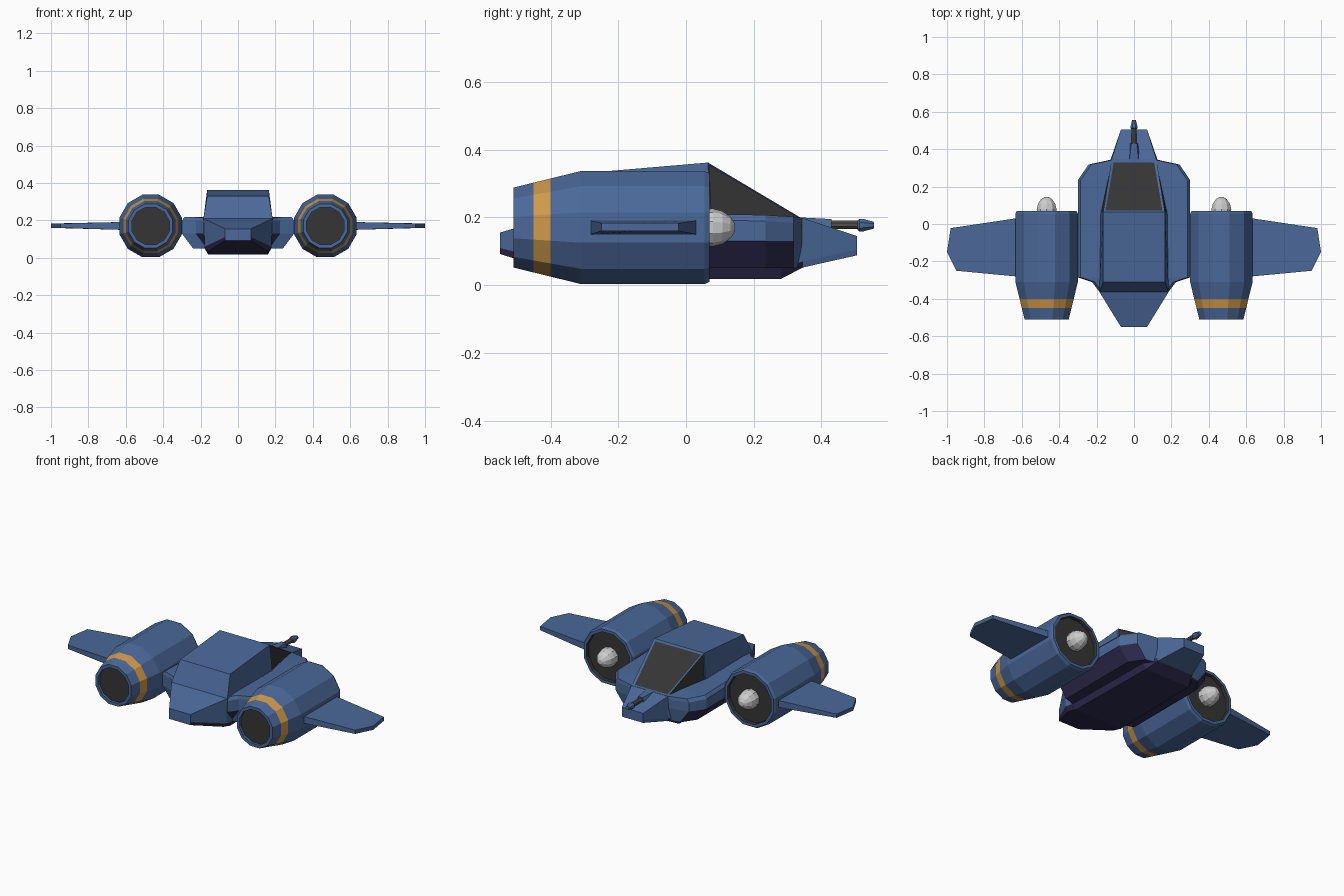
import bpy, bmesh, math
from mathutils import Vector

if "Cube" in bpy.data.objects:
    bpy.data.objects.remove(bpy.data.objects["Cube"])


def material(name, rgb):
    m = bpy.data.materials.new(name)
    m.diffuse_color = (*rgb, 1)
    m.use_nodes = True
    m.node_tree.nodes["Principled BSDF"].inputs["Base Color"].default_value = m.diffuse_color
    return m


BLUE = material("blue_paint", (0.07, 0.14, 0.32))
BELLY = material("belly_paint", (0.03, 0.026, 0.085))
GOLD = material("gold_paint", (0.62, 0.32, 0.07))
DARK = material("dark_panel", (0.035, 0.035, 0.035))
STEEL = material("gun_metal", (0.09, 0.08, 0.075))


def finish(name, bm, mats):
    bmesh.ops.remove_doubles(bm, verts=bm.verts, dist=1e-5)
    bmesh.ops.recalc_face_normals(bm, faces=bm.faces)
    me = bpy.data.meshes.new(name)
    bm.to_mesh(me)
    bm.free()
    for m in mats:
        me.materials.append(m)
    ob = bpy.data.objects.new(name, me)
    bpy.context.collection.objects.link(ob)
    return ob


def loft(rings):
    """Skin a list of closed rings and cap both ends."""
    bm = bmesh.new()
    vs = [[bm.verts.new(p) for p in r] for r in rings]
    n = len(vs[0])
    for a, b in zip(vs, vs[1:]):
        for i in range(n):
            j = (i + 1) % n
            bm.faces.new((a[i], a[j], b[j], b[i]))
    bm.faces.new(vs[0])
    bm.faces.new(vs[-1])
    return bm


def mirrored(y, half):
    """Half section of (x, z) points -> full symmetric ring at y."""
    return [(x, y, z) for x, z in half] + [(-x, y, z) for x, z in reversed(half)]


def lathe(name, profile, sides, centre, mats, bands=()):
    """Turn (apothem, y) points round the y axis; bands gives material per segment."""
    bm = bmesh.new()
    k = 1 / math.cos(math.pi / sides)
    rings = []
    for r, y in profile:
        ring = []
        for i in range(sides):
            a = 2 * math.pi * (i + 0.5) / sides
            ring.append(bm.verts.new((centre[0] + r * k * math.cos(a), y,
                                      centre[1] + r * k * math.sin(a))))
        rings.append(ring)
    for s, (a, b) in enumerate(zip(rings, rings[1:])):
        for i in range(sides):
            j = (i + 1) % sides
            f = bm.faces.new((a[i], a[j], b[j], b[i]))
            f.material_index = bands[s] if bands else 0
    for ring, s in ((rings[0], 0), (rings[-1], -1)):
        f = bm.faces.new(ring)
        f.material_index = bands[s] if bands else 0
    return finish(name, bm, mats)


def paint_belly(bm):
    bmesh.ops.recalc_face_normals(bm, faces=bm.faces)
    for f in bm.faces:
        if f.normal.z < -0.3 and f.calc_center_median().y < 0.32:
            f.material_index = 1


# Central hull with tail and nose: y, top x/z, chine x/z, keel x/z
hull = []
for y, tx, tz, cx, cz, kx, kz in [
        (-0.55, 0.07, 0.155, 0.07, 0.11, 0.07, 0.092),
        (-0.365, 0.184, 0.21, 0.178, 0.06, 0.16, 0.035),
        (-0.30, 0.184, 0.21, 0.178, 0.05, 0.16, 0.018),
        (0.28, 0.135, 0.195, 0.17, 0.05, 0.15, 0.018),
        (0.345, 0.12, 0.198, 0.125, 0.07, 0.12, 0.052),
        (0.505, 0.07, 0.145, 0.07, 0.105, 0.07, 0.088)]:
    hull.append(mirrored(y, [(tx, tz), (cx, cz), (kx, kz)]))
bm = loft(hull)
paint_belly(bm)
finish("hull", bm, [BLUE, BELLY])

# Wide shoulders joining the hull to the engines
body = []
for y, xo, zt in [(-0.362, 0.185, 0.212), (-0.31, 0.225, 0.216), (-0.285, 0.30, 0.218),
                  (0.235, 0.30, 0.207), (0.318, 0.243, 0.202), (0.343, 0.128, 0.199)]:
    body.append(mirrored(y, [(xo - 0.015, zt), (xo, zt - 0.018), (xo, 0.13), (xo - 0.06, 0.05)]))
bm = loft(body)
paint_belly(bm)
finish("shoulders", bm, [BLUE, BELLY])

# Cabin with recessed windscreen and side windows
bm = bmesh.new()
P = [(0.185, -0.365, 0.208), (0.165, -0.31, 0.33), (0.165, 0.065, 0.362),
     (0.12, 0.342, 0.197), (0.178, 0.07, 0.205)]
R = [bm.verts.new(p) for p in P]
L = [bm.verts.new((-x, y, z)) for x, y, z in P]
bm.faces.new((R[0], R[1], L[1], L[0]))
bm.faces.new((R[1], R[2], L[2], L[1]))
screen = bm.faces.new((R[2], R[3], L[3], L[2]))
sides = []
for S in (R, L):
    bm.faces.new((S[0], S[1], S[2], S[4]))
    sides.append(bm.faces.new((S[2], S[3], S[4])))
bm.faces.new((R[0], R[4], R[3], L[3], L[4], L[0]))
bmesh.ops.recalc_face_normals(bm, faces=bm.faces)
bmesh.ops.inset_individual(bm, faces=[screen], thickness=0.018, depth=-0.004)
bmesh.ops.inset_individual(bm, faces=sides, thickness=0.007, depth=-0.003)
for f in [screen] + sides:
    f.material_index = 1
finish("cabin", bm, [BLUE, DARK])

# Nose gun: mount, barrel and muzzle
mount = [[(w, y, z0), (w * 0.6, y, z1), (-w * 0.6, y, z1), (-w, y, z0)]
         for y, w, z0, z1 in [(0.335, 0.04, 0.17, 0.2), (0.43, 0.025, 0.155, 0.195)]]
finish("gun_mount", loft(mount), [BLUE])
lathe("gun_barrel", [(0.013, 0.40), (0.013, 0.515)], 8, (0, 0.178), [STEEL])
lathe("gun_muzzle", [(0.013, 0.506), (0.019, 0.513), (0.018, 0.525), (0.01, 0.555)],
      8, (0, 0.177), [BLUE])

# Engines and outer wings, one set per side
engine = [(0.1, -0.49), (0.1, -0.51), (0.118, -0.51), (0.1327, -0.45), (0.145, -0.40),
          (0.167, -0.31), (0.167, 0.055), (0.16, 0.07), (0.143, 0.07), (0.14, 0.045)]
bands = [0, 0, 0, 1, 0, 0, 0, 0, 2]
spinner = [(0.052, 0.04), (0.053, 0.08), (0.046, 0.108), (0.03, 0.132), (0.012, 0.144)]
for s, side in ((1, "right"), (-1, "left")):
    c = (s * 0.467, 0.17)
    lathe(side + "_engine", engine, 12, c, [BLUE, GOLD, DARK], bands)
    lathe(side + "_exhaust_disc", [(0.1, -0.495), (0.1, -0.488)], 12, c, [DARK])
    lathe(side + "_intake_disc", [(0.141, 0.04), (0.141, 0.05)], 12, c, [DARK])
    lathe(side + "_spinner", spinner, 10, c, [])
    root = [(0.58, 0.038), (0.58, -0.13), (0.58, -0.285)]
    tip = [(0.98, -0.022), (1.0, -0.15), (0.95, -0.25)]
    rings = []
    for pts, lo, hi in ((root, 0.148, 0.192), (tip, 0.16, 0.183)):
        rings.append([(s * x, y, hi) for x, y in pts] + [(s * x, y, lo) for x, y in reversed(pts)])
    finish(side + "_wing", loft(rings), [BLUE])
